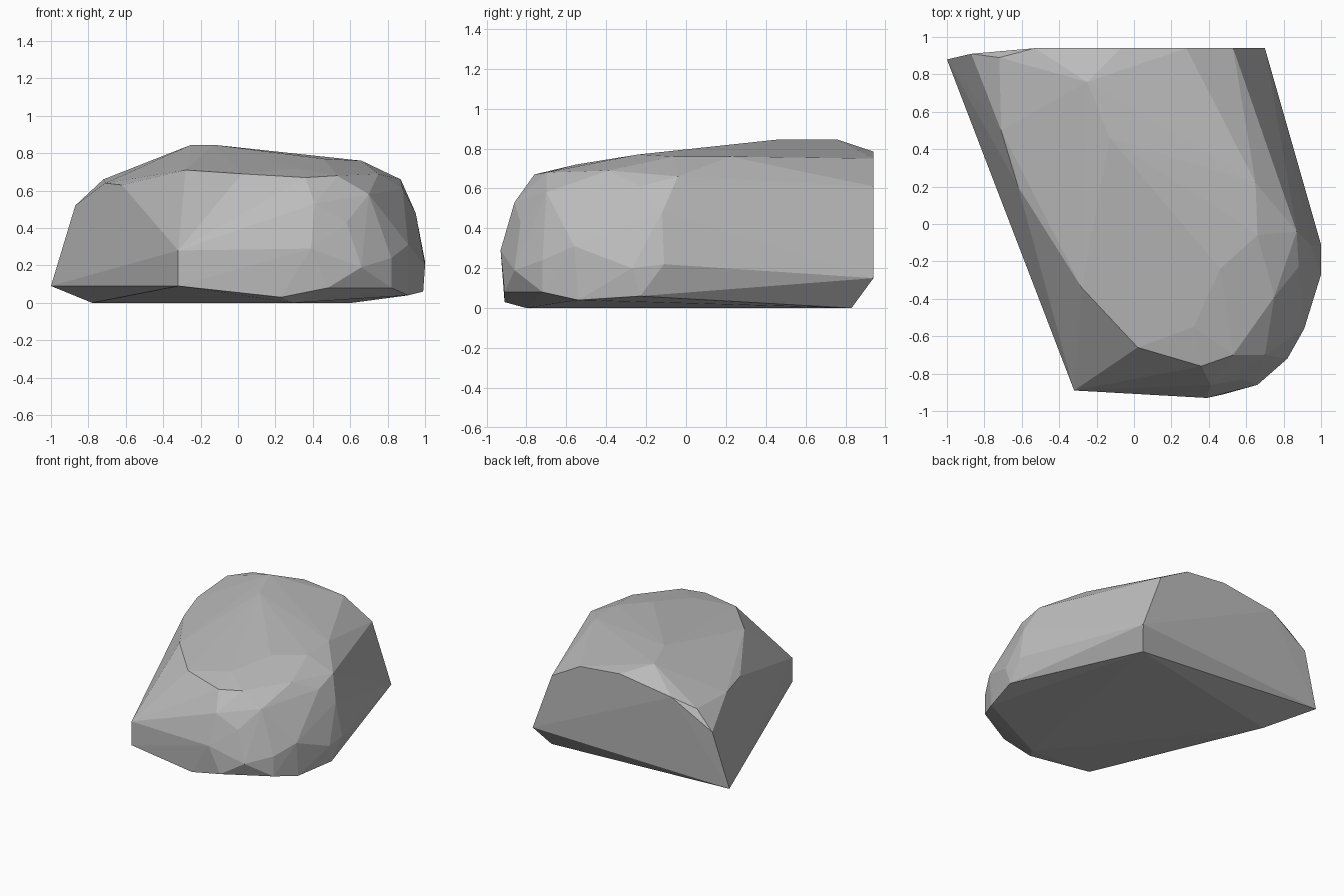
import bpy
import bmesh
from mathutils import Vector

# Remove the default object
default_cube = bpy.data.objects.get("Cube")
if default_cube:
    bpy.data.objects.remove(default_cube, do_unlink=True)


def make_material(name, colour):
    material = bpy.data.materials.new(name)
    material.use_nodes = True
    material.diffuse_color = colour
    shader = next(n for n in material.node_tree.nodes if n.type == "BSDF_PRINCIPLED")
    shader.inputs["Base Color"].default_value = colour
    return material


def make_hull(name, corner_groups, material):
    """Wrap flat facets tightly around all the chiselled corners."""
    mesh = bpy.data.meshes.new(name)
    bm = bmesh.new()
    for group in corner_groups:
        for corner in group:
            bm.verts.new(Vector(corner))
    bmesh.ops.convex_hull(bm, input=bm.verts[:], use_existing_faces=False)
    # Drop any corner that ended up inside the wrapped shape
    loose = [vert for vert in bm.verts if not vert.link_faces]
    bmesh.ops.delete(bm, geom=loose, context="VERTS")
    bmesh.ops.recalc_face_normals(bm, faces=bm.faces[:])
    for face in bm.faces:
        face.smooth = False
    bm.to_mesh(mesh)
    bm.free()
    mesh.materials.append(material)
    rock = bpy.data.objects.new(name, mesh)
    bpy.context.collection.objects.link(rock)
    return rock


# Flat broken face at the back: x and z along its arched outline
back_depth = 0.94
back_outline = [(.7, .15), (.53, .61), (.28, .75), (-.07, .785), (-.53, .72)]
back_face = [(x, back_depth, z) for x, z in back_outline]

# Pointed back corner, with the chipped edge above it
back_corner = [(-1, .88, .09), (-.87, .91, .52), (-.72, .89, .66)]

# Resting base, level with the ground
base_outline = [(.61, .83), (-.78, .54), (.3, -.8)]
base = [(x, y, 0) for x, y in base_outline]

# Lower rim, running round the blunt front
lower_rim = [(-.32, -.89, .09), (.23, -.91, .03), (.48, -.91, .08),
             (.82, -.72, .08), (.91, -.54, .04), (.99, -.23, .06)]

# Bulging middle of the front and the side
middle = [(-.32, -.89, .28), (.39, -.93, .29), (.66, -.86, .19),
          (.82, -.72, .24), (.91, -.56, .31), (1, -.11, .22),
          (1, -.27, .2), (.95, -.12, .48), (.41, -.86, .53),
          (.58, -.83, .43)]

# Shoulder where the walls turn over into the top
shoulder = [(.02, -.66, .69), (.36, -.76, .67), (.53, -.7, .68),
            (.7, -.7, .58), (.75, -.39, .69), (.88, -.23, .61),
            (.87, -.04, .66), (-.28, -.34, .71), (-.62, .2, .63),
            (-.71, .5, .64)]

# Gently sloping crown and its highest ridge
crown = [(.32, -.55, .72), (.46, -.24, .77), (.66, -.06, .76),
         (.65, .22, .76), (-.25, .76, .845), (-.13, .46, .845)]

stone = make_material("stone grey", (.5, .5, .5, 1))
make_hull("boulder",
          [back_face, back_corner, base, lower_rim, middle, shoulder, crown],
          stone)
